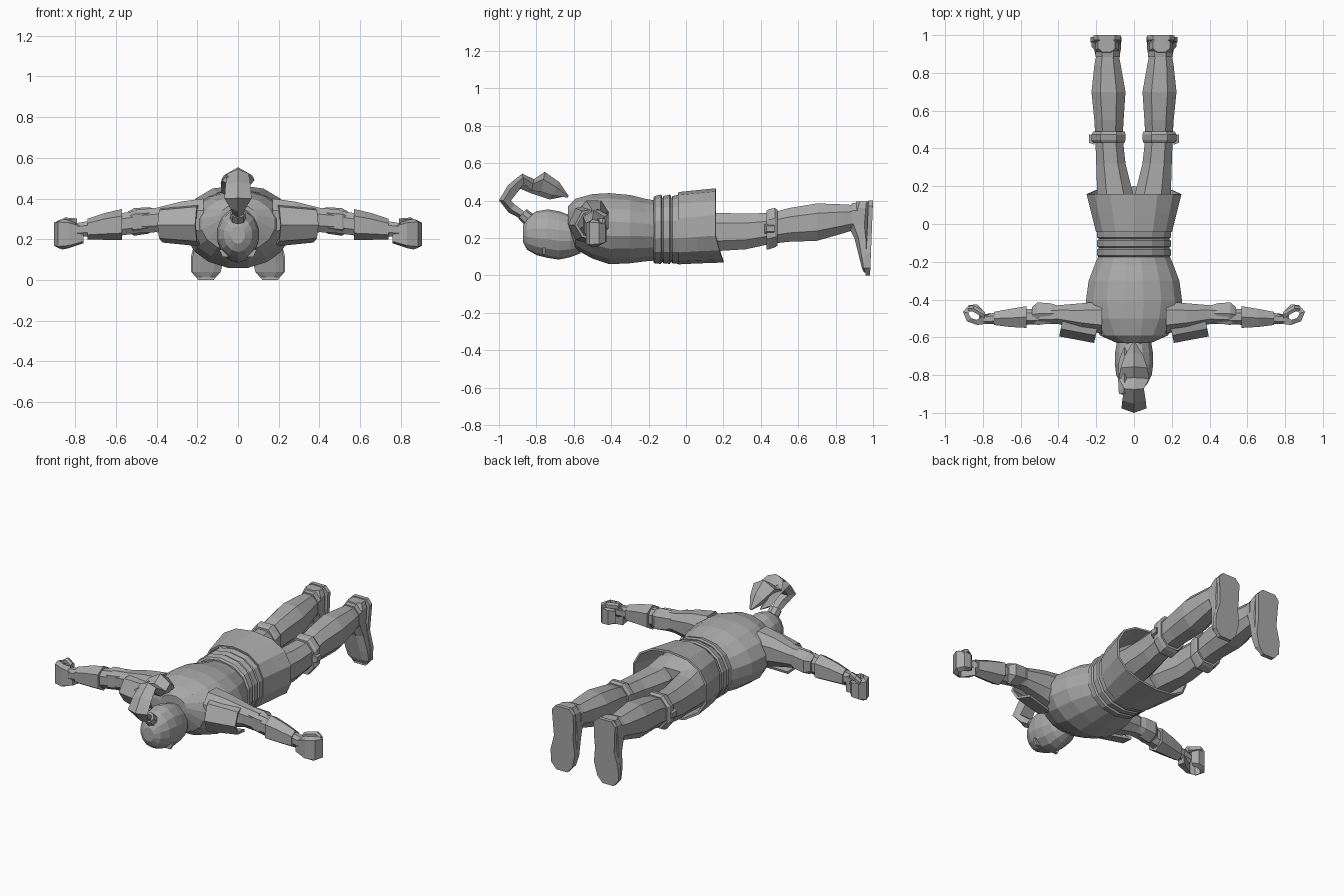
import bpy, bmesh
from math import cos, sin, pi
from mathutils import Vector

cube = bpy.data.objects.get("Cube")
if cube:
    bpy.data.objects.remove(cube, do_unlink=True)


def material(name, value):
    m = bpy.data.materials.new(name)
    m.use_nodes = True
    m.diffuse_color = (value, value, value, 1)
    m.node_tree.nodes["Principled BSDF"].inputs["Base Color"].default_value = m.diffuse_color
    return m


GREY = material("plain grey", 0.4)
AXES = {"x": (1, 2, 0), "y": (0, 2, 1), "z": (0, 1, 2)}


def finish(name, bm, mirror=False, solid=0):
    bmesh.ops.recalc_face_normals(bm, faces=bm.faces)
    mesh = bpy.data.meshes.new(name)
    bm.to_mesh(mesh)
    bm.free()
    mesh.materials.append(GREY)
    ob = bpy.data.objects.new(name, mesh)
    bpy.context.collection.objects.link(ob)
    if solid:
        ob.modifiers.new("Thickness", "SOLIDIFY").thickness = solid
    if mirror:
        ob.modifiers.new("Mirror", "MIRROR").use_mirror_merge = False
    return ob


def skin(name, rings, caps=True, closed=True, loop=False, **kw):
    """Join successive rings of points into one surface."""
    bm = bmesh.new()
    rows = [[bm.verts.new(p) for p in r] for r in rings]
    n = len(rows[0])
    pairs = list(zip(rows, rows[1:])) + ([(rows[-1], rows[0])] if loop else [])
    for a, b in pairs:
        for i in range(n if closed else n - 1):
            j = (i + 1) % n
            bm.faces.new((a[i], a[j], b[j], b[i]))
    if caps and closed and not loop:
        bm.faces.new(rows[0])
        bm.faces.new(rows[-1])
    return finish(name, bm, **kw)


def tube(name, axis, sections, n=8, power=0.85, **kw):
    """Sections are (position, low u, high u, low v, high v) along an axis."""
    ui, vi, wi = AXES[axis]
    rings = []
    for w, u0, u1, v0, v1 in sections:
        ring = []
        for k in range(n):
            a = 2 * pi * (k + 0.5) / n
            p = [0, 0, 0]
            for idx, t, lo, hi in ((ui, cos(a), u0, u1), (vi, sin(a), v0, v1)):
                t = (abs(t) / cos(pi / n)) ** power * (1 if t > 0 else -1)
                p[idx] = (lo + hi) / 2 + t * (hi - lo) / 2
            p[wi] = w
            ring.append(p)
        rings.append(ring)
    return skin(name, rings, **kw)


def sym(w, r, lo, hi):
    return (w, -r, r, lo, hi)


# Torso, neck and collar
tube("torso", "y", [sym(-0.63, .09, .24, .37), sym(-0.59, .18, .14, .41),
                    sym(-0.5, .235, .09, .435), sym(-0.41, .255, .06, .44),
                    sym(-0.3, .24, .065, .43), sym(-0.22, .21, .075, .41),
                    sym(-0.16, .185, .08, .4)], n=16, power=1)
tube("neck", "y", [sym(-0.68, .065, .15, .3), sym(-0.58, .09, .15, .34)])

# Waist sash of three bands
for i in range(3):
    y = -0.175 + i * 0.048
    tube("sash_band", "y", [sym(y, .185, .077, .41), sym(y + .008, .195, .068, .42),
                            sym(y + .04, .195, .066, .428), sym(y + .048, .185, .077, .42)],
         n=14, power=.9)

# Flared open skirt and hips
skirt = tube("skirt", "y", [sym(-0.04, .19, .075, .43), sym(0.06, .215, .08, .44),
                            sym(0.16, .24, .085, .45)], n=14, power=.85, caps=False, solid=-.012)
for v in skirt.data.vertices:
    if v.co.y > 0.1:
        v.co.y += 0.04 * max(0, (0.2 - v.co.z) / 0.12)
tube("hips", "y", [sym(-0.04, .17, .1, .4), sym(0.05, .19, .11, .38),
                   sym(0.13, .17, .13, .34)], n=12)

# Legs, knee straps and shoes
tube("leg", "y", [(.04, .005, .19, .12, .36), (.16, .005, .195, .13, .335),
                  (.32, .045, .2, .14, .33), (.46, .06, .205, .17, .335),
                  (.55, .055, .21, .18, .36), (.7, .045, .225, .185, .385),
                  (.84, .07, .21, .225, .38), (.92, .085, .195, .25, .375)], mirror=True)
tube("knee_strap", "y", [(.43, .05, .215, .14, .345), (.445, .045, .225, .14, .355),
                         (.475, .045, .225, .15, .36), (.49, .05, .215, .16, .35)], mirror=True)
tube("knee_knot", "x", [(.21, .42, .465, .225, .275), (.238, .43, .475, .235, .265)],
     n=4, mirror=True)
tube("shoe", "z", [(.395, .1, .19, .91, .985), (.36, .08, .205, .895, .985),
                   (.27, .075, .205, .865, .985), (.2, .07, .21, .9, .983),
                   (.1, .07, .225, .925, .98), (.04, .085, .225, .94, .978),
                   (.015, .115, .2, .952, .975)], mirror=True)
sole = [(.4, .1, .19), (.37, .07, .215), (.29, .07, .21), (.21, .075, .205),
        (.12, .065, .23), (.04, .085, .23), (0, .12, .195)]
outline = [(x0, z) for z, x0, x1 in sole] + [(x1, z) for z, x0, x1 in reversed(sole)]
skin("sole", [[(x, y - .04 * (.4 - z), z) for x, z in outline] for y in (.975, 1)], mirror=True)
tube("ankle_cuff", "y", [(.885, .075, .205, .235, .385), (.915, .075, .205, .23, .39)], mirror=True)

# Arms with flared sleeve and bracer cuffs
tube("upper_arm", "x", [(.17, -.58, -.41, .18, .4), (.28, -.56, -.42, .21, .385),
                        (.4, -.53, -.43, .235, .355), (.5, -.53, -.44, .23, .345)], mirror=True)
tube("elbow_cuff", "x", [(.41, -.515, -.43, .25, .345), (.44, -.525, -.42, .235, .35),
                         (.51, -.535, -.415, .225, .345), (.54, -.52, -.44, .24, .33)],
     n=6, mirror=True)
tube("forearm", "x", [(.49, -.53, -.45, .23, .34), (.6, -.535, -.45, .215, .325),
                      (.73, -.53, -.47, .215, .29), (.82, -.53, -.48, .21, .275)], mirror=True)
tube("bracer", "x", [(.57, -.55, -.435, .205, .34), (.66, -.545, -.45, .205, .32),
                     (.74, -.535, -.465, .205, .295)], n=6, mirror=True)

# Shoulder guards, arched over the head side of each shoulder
arch = [(.0, .38), (.09, .36), (.13, .27), (.09, .19), (.0, .165)]
skin("shoulder_guard",
     [[(x + .2 * d, y0 - d, .27 + (z - .27) * s) for d, z in arch]
      for x, y0, s in ((.185, -.5, 1), (.37, -.465, .82))],
     closed=False, solid=.015, mirror=True)

# Fist curled round an open grip
curl = [(.76, -.525), (.83, -.535), (.885, -.515), (.905, -.465), (.875, -.43),
        (.83, -.425), (.8, -.455)]
mid = Vector((.84, -.48))
rings = []
for i, (x, y) in enumerate(curl):
    p = Vector((x, y))
    q = p + (mid - p).normalized() * .028
    if i == 0:
        q = Vector((x, y + .055))
    h = (.045, .07, .075, .07, .06, .055, .045)[i]
    rings.append([(p.x, p.y, .225 - h * .8), (p.x, p.y, .225 + h * .8),
                  (q.x, q.y, .225 + h), (q.x, q.y, .225 - h)])
skin("fist", rings, mirror=True)
tube("thumb", "x", [(.79, -.5, -.465, .265, .3), (.85, -.465, -.43, .275, .305),
                    (.88, -.46, -.435, .26, .285)], n=6, mirror=True)

# Hooded head with chin and brow
tube("head", "y", [sym(-.872, .035, .18, .265), sym(-.85, .068, .14, .31),
                   sym(-.8, .094, .112, .34), sym(-.74, .102, .097, .35),
                   sym(-.68, .1, .088, .34), sym(-.62, .09, .1, .32),
                   sym(-.565, .06, .12, .28)], n=14, power=1)
tube("eye_slit", "z", [(.112, .02, .075, -.768, -.752), (.15, .03, .093, -.768, -.752)],
     n=4, mirror=True)

# Hair tie and swept tail of hair
def sweep(name, path, n):
    rings = []
    for i, (y, z, rx, rt) in enumerate(path):
        a, b = path[max(i - 1, 0)], path[min(i + 1, len(path) - 1)]
        t = Vector((0, b[0] - a[0], b[1] - a[1])).normalized()
        side = Vector((0, -t.z, t.y))
        rings.append([Vector((0, y, z)) + Vector((rx * cos(k), 0, 0)) + side * rt * sin(k)
                      for k in (2 * pi * j / n + pi / 2 for j in range(n))])
    return skin(name, rings)


sweep("hair_tie", [(-.83, .29, .04, .038), (-.875, .33, .036, .034)], 8)
sweep("hair_tail", [(-.86, .315, .022, .022), (-.93, .36, .04, .03), (-.965, .4, .07, .035),
                    (-.925, .46, .065, .035), (-.87, .515, .055, .03), (-.82, .48, .085, .035),
                    (-.765, .495, .075, .06), (-.7, .46, .05, .045), (-.63, .42, .008, .006)], 5)
lock = sweep("hair_lock", [(-.9, .49, .03, .02), (-.81, .475, .035, .04),
                           (-.72, .43, .03, .025), (-.655, .425, .004, .004)], 4)
for v in lock.data.vertices:
    v.co.x -= .05
